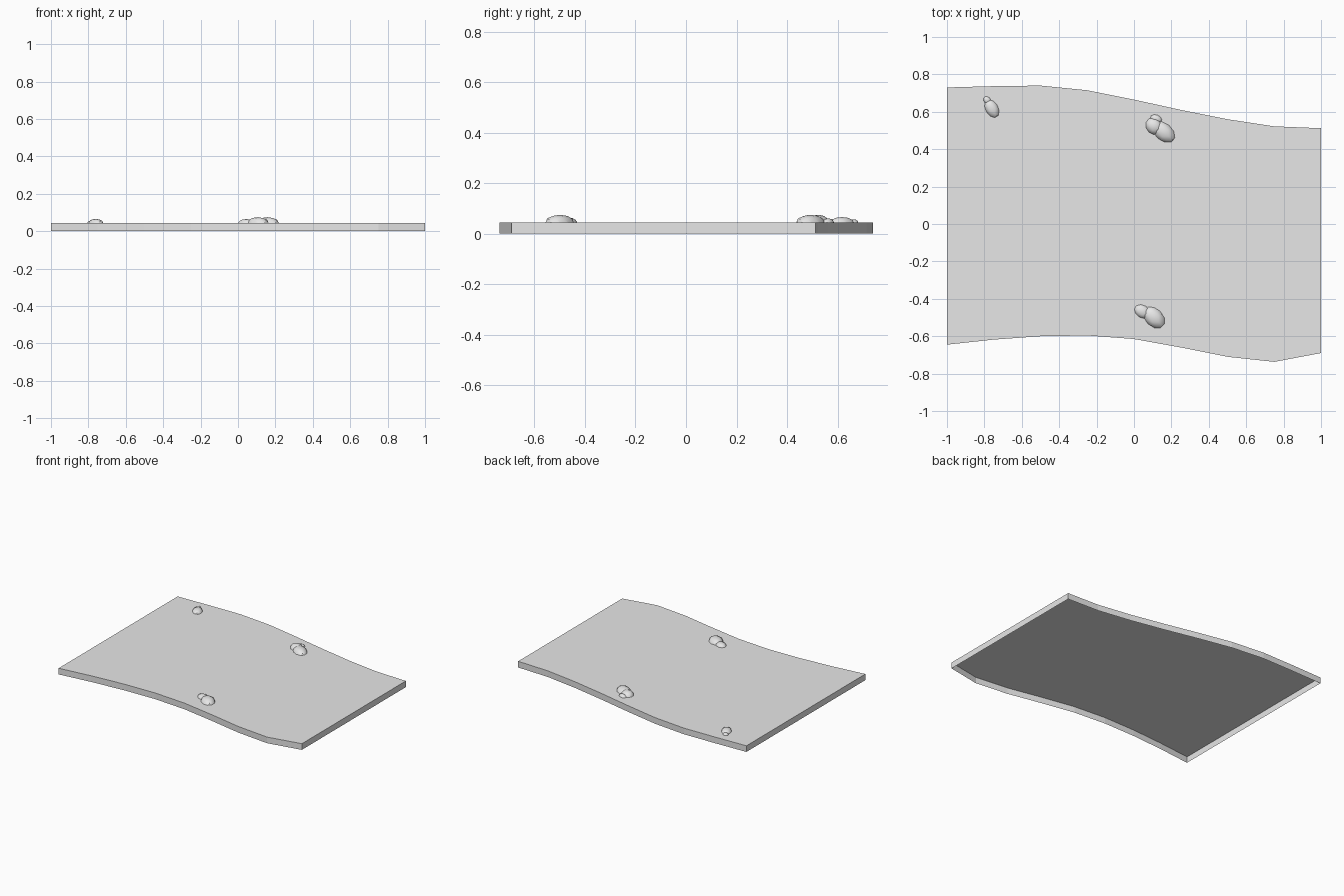
import bpy, bmesh
from math import radians
from mathutils import Matrix, Vector

if "Cube" in bpy.data.objects:
    bpy.data.objects.remove(bpy.data.objects["Cube"], do_unlink=True)

stone = bpy.data.materials.new("light_grey_stone")
stone.use_nodes = True
stone.diffuse_color = (0.8, 0.8, 0.8, 1)
stone.node_tree.nodes["Principled BSDF"].inputs["Base Color"].default_value = (0.8, 0.8, 0.8, 1)

TOP = 0.045


def finish(bm, name):
    mesh = bpy.data.meshes.new(name)
    bm.to_mesh(mesh)
    bm.free()
    mesh.materials.append(stone)
    obj = bpy.data.objects.new(name, mesh)
    bpy.context.collection.objects.link(obj)
    return obj


# Ground slab: wavy outline, flat top and skirt walls, open underneath
back = [0.73, 0.737, 0.74, 0.715, 0.665, 0.61, 0.56, 0.522, 0.512]
front = [-0.645, -0.618, -0.6, -0.596, -0.615, -0.66, -0.71, -0.737, -0.69]
outline = [(-1 + i / 4, y) for i, y in enumerate(front)]
outline += [(-1 + i / 4, y) for i, y in enumerate(back)][::-1]
bm = bmesh.new()
upper = [bm.verts.new((x, y, TOP)) for x, y in outline]
lower = [bm.verts.new((x, y, 0)) for x, y in outline]
bm.faces.new(upper)
for i in range(len(outline)):
    j = (i + 1) % len(outline)
    bm.faces.new((lower[i], lower[j], upper[j], upper[i]))
finish(bm, "ground_slab")


# Pebbles: faceted ellipsoids trimmed flush with the slab top
def pebble(name, x, y, length, width, height, angle):
    bm = bmesh.new()
    bmesh.ops.create_icosphere(bm, subdivisions=2, radius=1)
    place = (Matrix.Translation((x, y, TOP)) @ Matrix.Rotation(radians(angle), 4, "Z")
             @ Matrix.Diagonal((length, width, height, 1)))
    bmesh.ops.transform(bm, matrix=place, verts=bm.verts)
    bmesh.ops.bisect_plane(bm, geom=bm.verts[:] + bm.edges[:] + bm.faces[:],
                           plane_co=Vector((0, 0, TOP)), plane_no=Vector((0, 0, 1)),
                           clear_inner=True)
    obj = finish(bm, name)
    bpy.ops.object.select_all(action="DESELECT")
    obj.select_set(True)
    bpy.context.view_layer.objects.active = obj
    bpy.ops.object.shade_smooth_by_angle(angle=radians(30))


pebble("back_right_pebble_large", -0.76, 0.617, 0.052, 0.034, 0.021, -60)
pebble("back_right_pebble_small", -0.785, 0.662, 0.022, 0.018, 0.012, -45)
pebble("back_pebble_large", 0.158, 0.492, 0.07, 0.046, 0.03, -40)
pebble("back_pebble_medium", 0.108, 0.522, 0.05, 0.042, 0.03, -40)
pebble("back_pebble_small", 0.118, 0.562, 0.032, 0.022, 0.016, -20)
pebble("front_pebble_large", 0.107, -0.5, 0.067, 0.047, 0.03, -45)
pebble("front_pebble_small", 0.045, -0.468, 0.046, 0.034, 0.02, -30)
